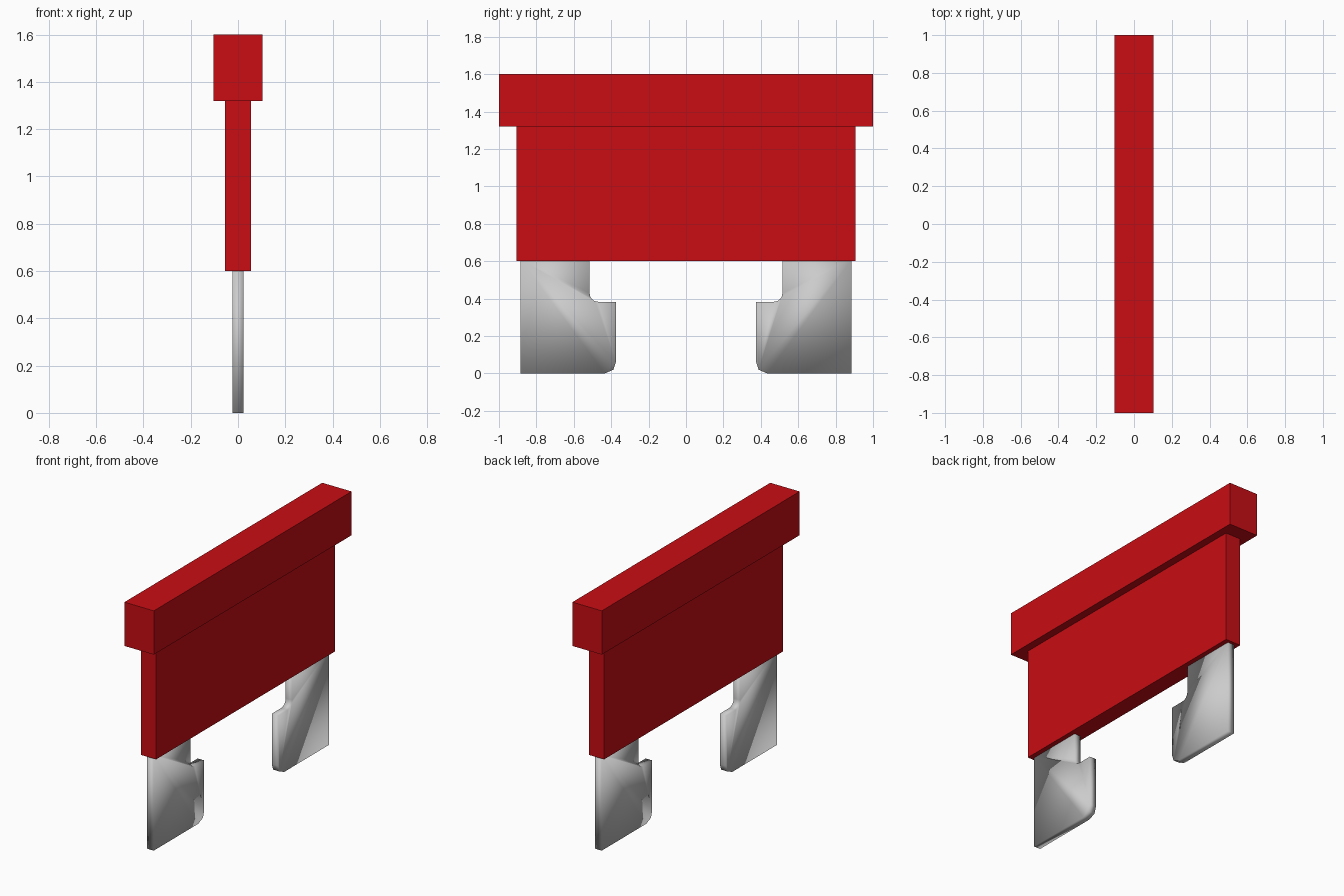
import bpy, bmesh, math

if "Cube" in bpy.data.objects:
    bpy.data.objects.remove(bpy.data.objects["Cube"])

red = bpy.data.materials.new("red_plastic")
red.diffuse_color = (0.58, 0.004, 0.007, 1)
red.use_nodes = True
red.node_tree.nodes["Principled BSDF"].inputs["Base Color"].default_value = red.diffuse_color


def make_box(name, size, center, mat):
    bpy.ops.mesh.primitive_cube_add(size=1, location=center)
    ob = bpy.context.object
    ob.name = name
    ob.scale = size
    bpy.ops.object.transform_apply(location=False, rotation=False, scale=True)
    ob.data.materials.append(mat)
    return ob


def arc(cy, cz, r, a0, a1, n=4):
    return [(cy + r * math.cos(math.radians(a0 + (a1 - a0) * i / n)),
             cz + r * math.sin(math.radians(a0 + (a1 - a0) * i / n)))
            for i in range(n + 1)]


def make_prong(name, side, half=0.023):
    # Blade outline in y/z: rounded notch and rounded inner tip
    outline = ([(0.885, 0.0), (0.885, 0.61), (0.515, 0.61)]
               + arc(0.47, 0.428, 0.045, 0, -90)
               + [(0.375, 0.383), (0.375, 0.06), (0.388, 0.02), (0.435, 0.0)])
    bm = bmesh.new()
    face = bm.faces.new([bm.verts.new((-half, side * y, z)) for y, z in outline])
    ext = bmesh.ops.extrude_face_region(bm, geom=[face])
    for v in ext["geom"]:
        if isinstance(v, bmesh.types.BMVert):
            v.co.x = half
    bmesh.ops.recalc_face_normals(bm, faces=bm.faces)
    for f in bm.faces:
        f.smooth = True  # blades are smooth shaded all over
    me = bpy.data.meshes.new(name)
    bm.to_mesh(me)
    bm.free()
    ob = bpy.data.objects.new(name, me)
    bpy.context.collection.objects.link(ob)
    return ob


# Plastic housing
make_box("housing_head", (0.208, 2.0, 0.28), (0, 0, 1.46), red)
make_box("housing_body", (0.108, 1.81, 0.72), (0, 0, 0.96), red)

# Metal blades, mirrored across y
for label, side in (("back", 1), ("front", -1)):
    make_prong(label + "_prong", side)
